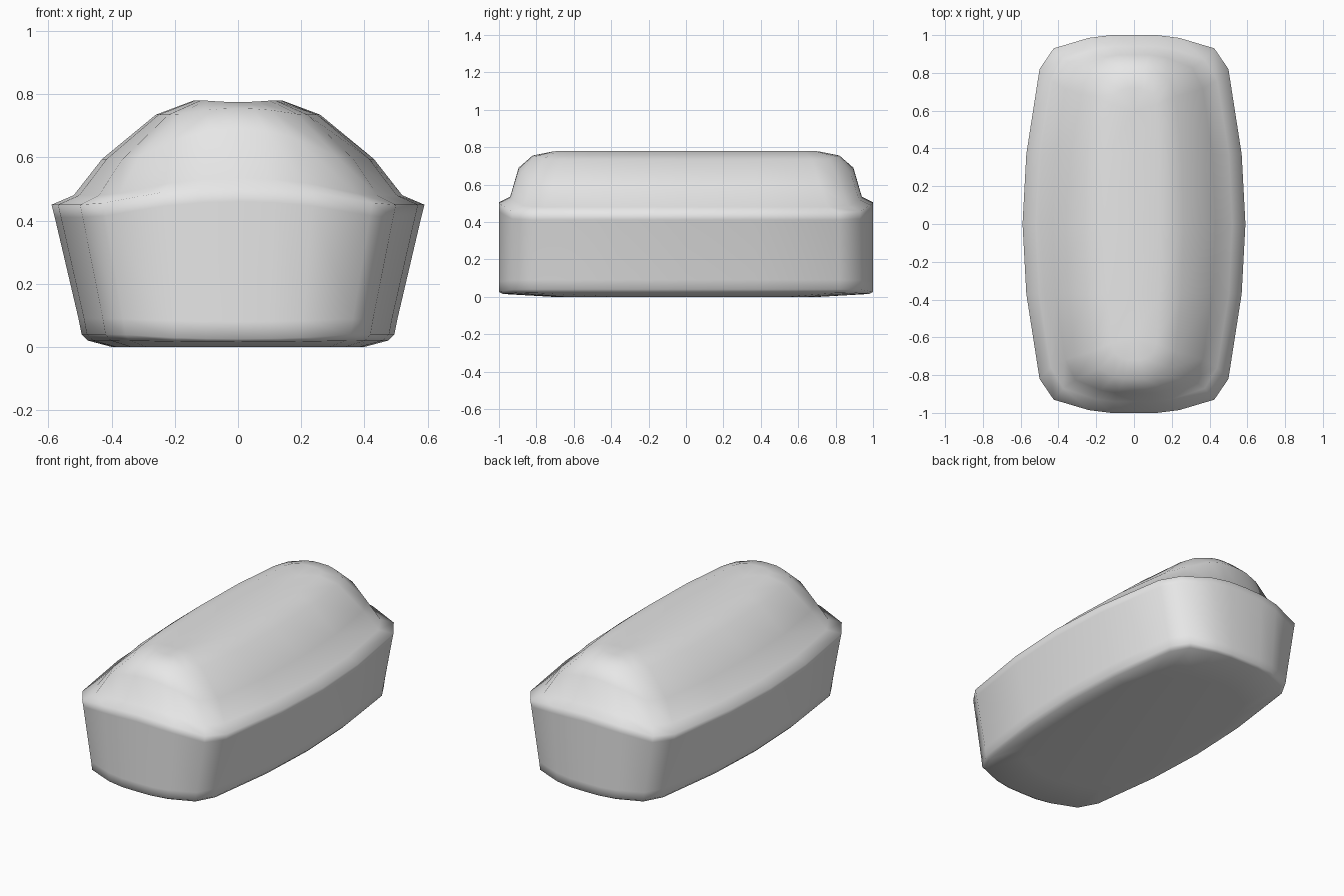
import bpy, bmesh

if "Cube" in bpy.data.objects:
    bpy.data.objects.remove(bpy.data.objects["Cube"])

# Plain grey surface
grey = bpy.data.materials.new("plain_grey")
grey.use_nodes = True
colour = (0.8, 0.8, 0.8, 1)
grey.diffuse_color = colour
grey.node_tree.nodes["Principled BSDF"].inputs["Base Color"].default_value = colour

# Quarter outline of the loaf at its rim, from end middle to side middle
quarter = [(0, 1), (0.12, 1), (0.24, 0.985), (0.425, 0.93),
           (0.5, 0.82), (0.57, 0.37), (0.59, 0)]
outline = quarter + [(x, -y) for x, y in quarter[-2::-1]]
outline += [(-x, y) for x, y in outline[-2:0:-1]]

# Levels: half width, half length, side height, end height, corner roundness
levels = [
    (0.40, 0.72, 0.0, 0.0, 1),
    (0.475, 0.98, 0.02, 0.015, 1),
    (0.495, 1.0, 0.04, 0.025, 1),
    (0.505, 1.0, 0.09, 0.08, 1),
    (0.58, 1.0, 0.41, 0.46, 1),
    (0.59, 1.0, 0.45, 0.505, 1),
    (0.52, 0.94, 0.48, 0.535, 1),
    (0.43, 0.895, 0.595, 0.69, 1),
    (0.26, 0.82, 0.735, 0.755, 0.8),
    (0.14, 0.72, 0.78, 0.775, 0.5),
    (0.0, 0.6, 0.767, 0.767, 0),
]


def ring_point(point, level):
    x, y = point
    width, length, side_z, end_z, roundness = level
    if abs(y) > 0.6:
        inset = length - (1 - abs(y)) * roundness
        y = inset if y > 0 else -inset
    end = max(0, 1 - (x / 0.45) ** 2) if abs(y) > 0.5 else 0
    return x * width / 0.59, y, side_z + (end_z - side_z) * end


# Loaf body: rings joined from the base up to the crease on top
bm = bmesh.new()
rings = [[bm.verts.new(ring_point(p, lv)) for p in outline] for lv in levels]
count = len(outline)
for low, high in zip(rings, rings[1:]):
    for i in range(count):
        j = (i + 1) % count
        bm.faces.new((low[i], low[j], high[j], high[i]))
bm.faces.new(rings[0])
bmesh.ops.remove_doubles(bm, verts=bm.verts, dist=0.0005)
bmesh.ops.recalc_face_normals(bm, faces=bm.faces)
for face in bm.faces:
    face.smooth = True

mesh = bpy.data.meshes.new("loaf")
bm.to_mesh(mesh)
bm.free()
mesh.materials.append(grey)
loaf = bpy.data.objects.new("loaf", mesh)
bpy.context.collection.objects.link(loaf)
